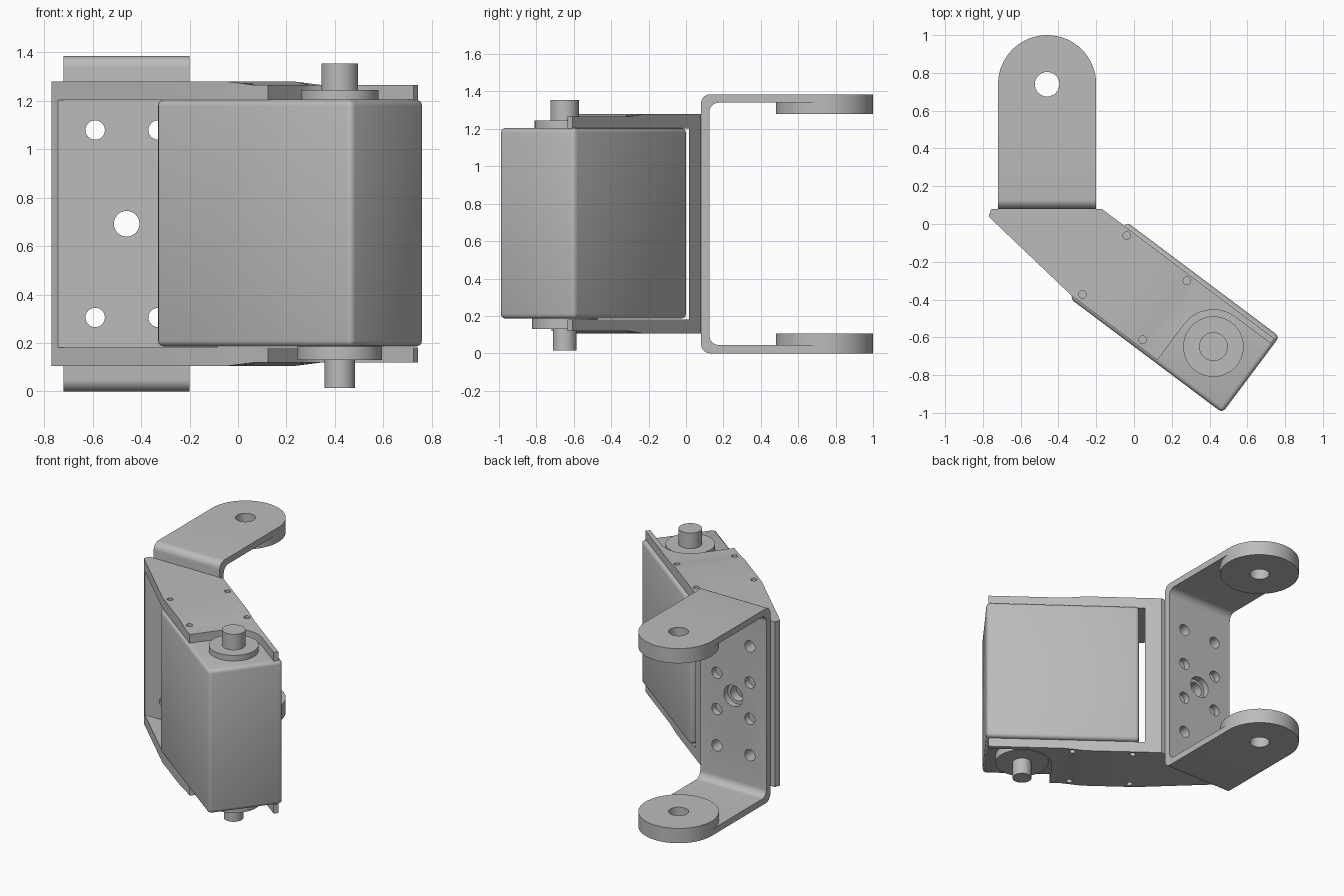
import bpy, bmesh, math
from mathutils import Matrix, Vector

cube = bpy.data.objects.get("Cube")
if cube:
    bpy.data.objects.remove(cube, do_unlink=True)

grey = bpy.data.materials.new("light_grey")
grey.use_nodes = True
colour = (0.5, 0.5, 0.5, 1)
grey.diffuse_color = colour
grey.node_tree.nodes["Principled BSDF"].inputs["Base Color"].default_value = colour

MID = 0.6925                      # mirror height of the brackets
CENTRE = Vector((0.215, -0.495, 0))
U, V = Vector((0.8, -0.6, 0)), Vector((0.6, 0.8, 0))


def at(u, v, z=0.0):
    """Point in the tilted motor frame."""
    return CENTRE + U * u + V * v + Vector((0, 0, z))


def finish(name, bm):
    bmesh.ops.recalc_face_normals(bm, faces=bm.faces[:])
    mesh = bpy.data.meshes.new(name)
    bm.to_mesh(mesh)
    bm.free()
    mesh.materials.append(grey)
    obj = bpy.data.objects.new(name, mesh)
    bpy.context.collection.objects.link(obj)
    return obj


def prism(name, points, offset):
    """Extrude a flat outline along an offset."""
    bm = bmesh.new()
    face = bm.faces.new([bm.verts.new(p) for p in points])
    ext = bmesh.ops.extrude_face_region(bm, geom=[face])
    moved = [g for g in ext["geom"] if isinstance(g, bmesh.types.BMVert)]
    bmesh.ops.translate(bm, vec=offset, verts=moved)
    return finish(name, bm)


def cylinder(name, x, y, z0, z1, r, sides=64):
    ring = [Vector((x + r * math.cos(2 * math.pi * i / sides),
                    y + r * math.sin(2 * math.pi * i / sides), z0)) for i in range(sides)]
    return prism(name, ring, Vector((0, 0, z1 - z0)))


def rod_y(x, z, y0, y1, r, sides=32):
    ring = [Vector((x + r * math.cos(2 * math.pi * i / sides), y0,
                    z + r * math.sin(2 * math.pi * i / sides))) for i in range(sides)]
    return prism("cutter", ring, Vector((0, y1 - y0, 0)))


def activate(obj):
    bpy.ops.object.select_all(action="DESELECT")
    obj.select_set(True)
    bpy.context.view_layer.objects.active = obj


def combine(obj, others, operation):
    for other in others:
        mod = obj.modifiers.new("join", "BOOLEAN")
        mod.operation, mod.solver, mod.object = operation, "EXACT", other
        activate(obj)
        bpy.ops.object.modifier_apply(modifier=mod.name)
        bpy.data.objects.remove(other, do_unlink=True)


def smooth(obj):
    activate(obj)
    bpy.ops.object.shade_smooth_by_angle(angle=math.radians(30))


def fillet(y, z, r, a0, a1, n=8):
    angles = [math.radians(a0 + (a1 - a0) * i / n) for i in range(n + 1)]
    return [(y + r * math.cos(a), z + r * math.sin(a)) for a in angles]


# Fork bracket: bent strip, round ends, pivot and mounting holes
TOP, FX, FY, FR = 2 * MID, -0.46, 0.74, 0.26
half = ([(FY, TOP)] + fillet(0.13, TOP - 0.05, 0.05, 90, 180))
inner = fillet(0.175, TOP - 0.095, 0.05, 180, 90) + [(FY, TOP - 0.045)]
flip = lambda pts: [(y, TOP - z) for y, z in reversed(pts)]
profile = half + flip(half) + flip(inner) + flip(flip(inner))[::1][::-1][::-1]
# order: outer top to bottom, then inner bottom to top
profile = half + flip(half) + [(y, TOP - z) for y, z in reversed(inner)] + inner
fork = prism("fork_bracket", [Vector((FX - FR, y, z)) for y, z in profile],
             Vector((2 * FR, 0, 0)))
combine(fork, [cylinder("boss", FX, FY, z, z + 0.105, FR) for z in (0, TOP - 0.105)], "UNION")
holes = [cylinder("cutter", FX, FY, -0.1, TOP + 0.1, 0.065, 32),
         rod_y(FX, MID, 0.0, 0.2, 0.075)]
holes += [rod_y(FX + sx * 0.13, MID + k * 0.129, 0.0, 0.2, 0.04)
          for sx in (-1, 1) for k in (-3, -1, 1, 3)]
combine(fork, holes, "DIFFERENCE")
smooth(fork)

# Motor bracket: solid outline, hollowed between the two side plates
NOTCH = 0.257
outline = [Vector((-0.17, 0.08, 0)), Vector((-0.755, 0.08, 0)), Vector((-0.77, 0.04, 0)),
           at(-0.505, -0.235), at(0.062, -0.235)]
outline += [at(NOTCH + 0.195 * math.cos(a), 0.195 * math.sin(a))
            for a in [math.radians(180 - 90 * i / 14) for i in range(15)]]
outline += [at(0.49, 0.195), at(0.49, 0.227)]
Z0, Z1 = 0.105, 2 * MID - 0.105
bracket = prism("motor_bracket", [p + Vector((0, 0, Z0)) for p in outline],
                Vector((0, 0, Z1 - Z0)))

# Plates thin down slightly across a sloped band
bm = bmesh.new()
bm.from_mesh(bracket.data)
BAND = (-0.15, -0.013)
for u in BAND:
    bmesh.ops.bisect_plane(bm, geom=bm.verts[:] + bm.edges[:] + bm.faces[:],
                           plane_co=at(u, 0), plane_no=U)
for vert in bm.verts:
    if (vert.co - CENTRE).dot(U) > BAND[1] - 0.01:
        vert.co.z += 0.014 if vert.co.z < MID else -0.014
bm.to_mesh(bracket.data)
bm.free()

hollow = prism("cutter", [Vector((x, y, 0.182)) for x, y in
                          ((-2, 0.015), (2, 0.015), (2, -2), (-2, -2))],
               Vector((0, 0, 2 * (MID - 0.182))))
cuts = [hollow, rod_y(FX, MID, -0.1, 0.2, 0.053)]
cuts += [rod_y(FX + sx * 0.13, MID + sz * 0.387, -0.1, 0.2, 0.04)
         for sx in (-1, 1) for sz in (-1, 1)]
# Small screw holes in both plates
for u in (-0.463, -0.065):
    for v in (-0.195, 0.195):
        p = at(u, v)
        for z in (Z0 - 0.05, Z1 - 0.04):
            cuts.append(cylinder("cutter", p.x, p.y, z, z + 0.09, 0.02, 20))
combine(bracket, cuts, "DIFFERENCE")
smooth(bracket)

# Motor body with softened edges
body = prism("motor_body", [at(su * 0.505, sv * 0.252, 0.185) for su, sv in
                            ((-1, -1), (1, -1), (1, 1), (-1, 1))], Vector((0, 0, 1.02)))
bevel = body.modifiers.new("soft_edges", "BEVEL")
bevel.width, bevel.segments = 0.025, 3
activate(body)
bpy.ops.object.modifier_apply(modifier=bevel.name)
smooth(body)

# Output discs and shafts above and below the motor
axis = at(NOTCH, 0)
for name, z0, z1, r in (("upper_disc", 1.2, 1.245, 0.16), ("upper_shaft", 1.2, 1.355, 0.076),
                        ("lower_disc", 0.13, 0.19, 0.175), ("lower_shaft", 0.015, 0.19, 0.063)):
    smooth(cylinder(name, axis.x, axis.y, z0, z1, r))
